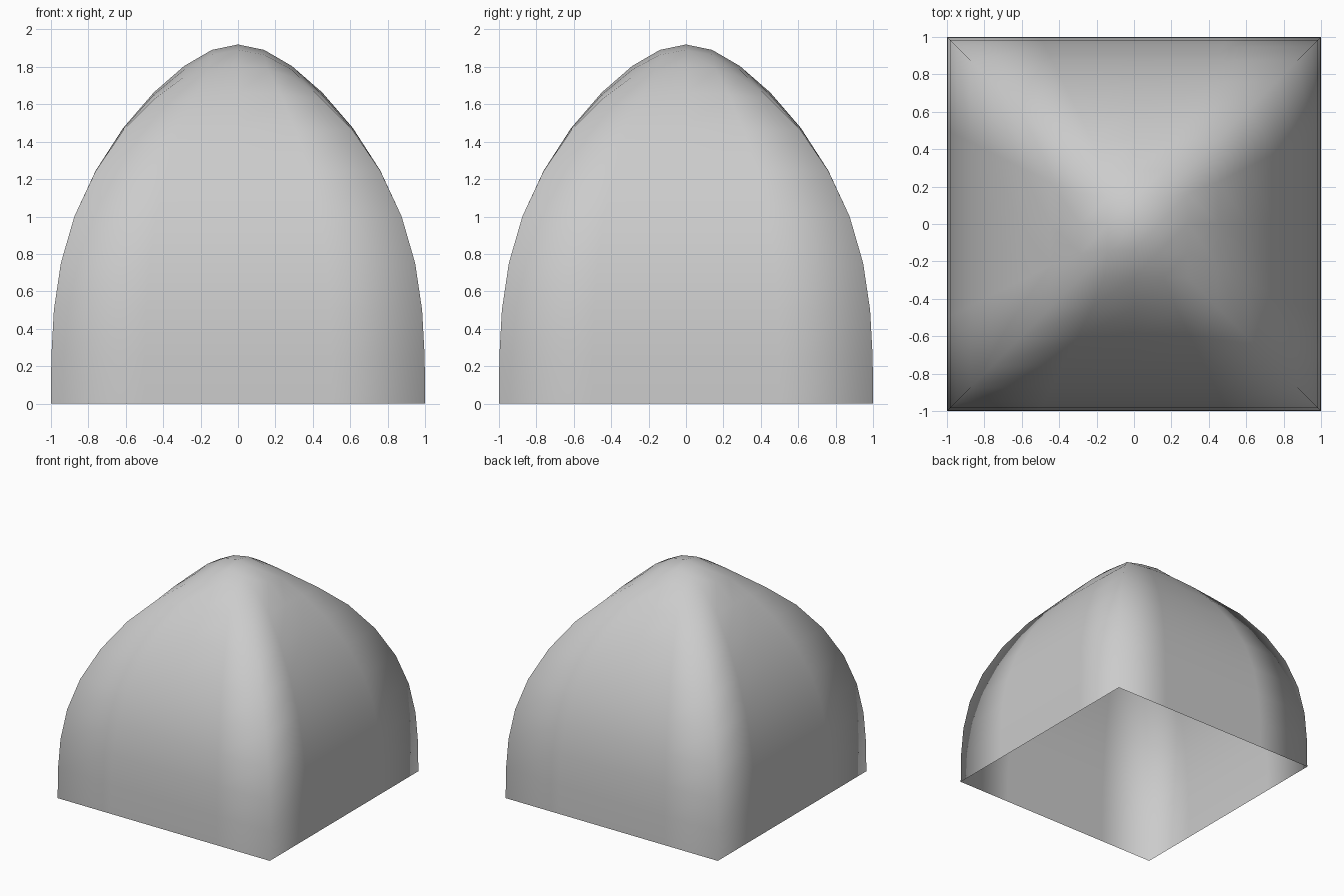
import bpy, bmesh

if "Cube" in bpy.data.objects:
    bpy.data.objects.remove(bpy.data.objects["Cube"])

# Open-bottomed square cage: (half width, height) of each ring
rings = [(1, 0), (1, 1), (0.25, 2)]
corners = [(-1, -1), (1, -1), (1, 1), (-1, 1)]

bm = bmesh.new()
crease = bm.edges.layers.float.new("crease_edge")
loops = [[bm.verts.new((r * x, r * y, z)) for x, y in corners] for r, z in rings]

# Side walls and small top cap
for low, high in zip(loops, loops[1:]):
    for i in range(4):
        j = (i + 1) % 4
        bm.faces.new((low[i], low[j], high[j], high[i]))
bm.faces.new(loops[-1])

# Sharp ridges up the four corners, fading out at the cap
for low, high in zip(loops, loops[1:]):
    for a, b in zip(low, high):
        bm.edges.get((a, b))[crease] = 1.0

for f in bm.faces:
    f.smooth = True
mesh = bpy.data.meshes.new("square_dome")
bm.to_mesh(mesh)
bm.free()

# Round the cage into a domed shell
dome = bpy.data.objects.new("square_dome", mesh)
bpy.context.collection.objects.link(dome)
sub = dome.modifiers.new("round", 'SUBSURF')
sub.levels = sub.render_levels = 2
